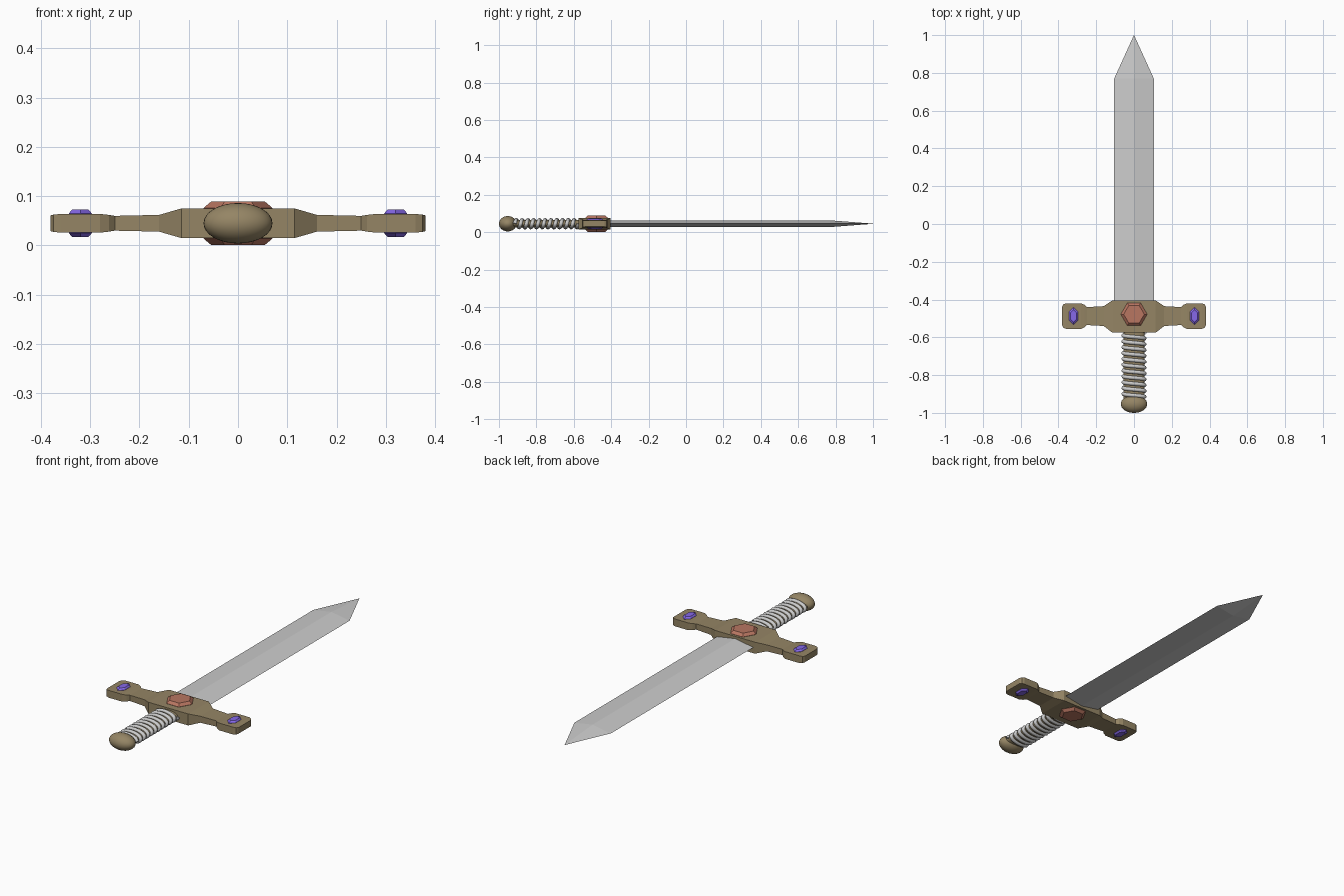
import bpy, bmesh
from math import sin, cos, pi, radians

if "Cube" in bpy.data.objects:
    bpy.data.objects.remove(bpy.data.objects["Cube"])

ZC = 0.045  # mid-plane height of the whole sword


def material(name, rgb):
    m = bpy.data.materials.new(name)
    m.diffuse_color = (*rgb, 1)
    m.use_nodes = True
    m.node_tree.nodes["Principled BSDF"].inputs["Base Color"].default_value = m.diffuse_color
    return m


BROWN = material("dark_bronze", (0.30, 0.235, 0.13))
RED = material("red_stone", (0.48, 0.18, 0.12))
BLUE = material("blue_stone", (0.24, 0.14, 0.82))


def loft(name, rings, mat=None):
    """Skin a list of equal-length point rings and cap both ends."""
    bm = bmesh.new()
    loops = [[bm.verts.new(p) for p in ring] for ring in rings]
    n = len(loops[0])
    for a, b in zip(loops, loops[1:]):
        for i in range(n):
            j = (i + 1) % n
            bm.faces.new((a[i], a[j], b[j], b[i]))
    bm.faces.new(loops[0][::-1])
    bm.faces.new(loops[-1])
    bmesh.ops.remove_doubles(bm, verts=bm.verts[:], dist=1e-6)
    bmesh.ops.recalc_face_normals(bm, faces=bm.faces[:])
    me = bpy.data.meshes.new(name)
    bm.to_mesh(me)
    bm.free()
    ob = bpy.data.objects.new(name, me)
    bpy.context.collection.objects.link(ob)
    if mat:
        me.materials.append(mat)
    return ob


def smooth(ob, angle):
    bpy.ops.object.select_all(action='DESELECT')
    ob.select_set(True)
    bpy.context.view_layer.objects.active = ob
    bpy.ops.object.shade_smooth_by_angle(angle=radians(angle))


# Blade: diamond section, tapering to a point
def diamond(y, w, t):
    return [(w, y, ZC), (0, y, ZC + t), (-w, y, ZC), (0, y, ZC - t)]


loft("blade", [diamond(-0.48, 0.105, 0.018), diamond(0.77, 0.105, 0.018),
               diamond(1.0, 0.0005, 0.0005)])

# Guard: box sections along x (x, front y, back y, half height), mirrored
half = [(0.115, -0.575, -0.405, 0.030), (0.16, -0.54, -0.435, 0.017),
        (0.25, -0.535, -0.44, 0.015), (0.262, -0.547, -0.428, 0.017),
        (0.28, -0.555, -0.42, 0.019), (0.36, -0.555, -0.42, 0.019),
        (0.374, -0.55, -0.425, 0.0175), (0.38, -0.538, -0.437, 0.016)]
stations = [(-x, a, b, h) for x, a, b, h in reversed(half)] + half
loft("guard", [[(x, a, ZC - h), (x, b, ZC - h), (x, b, ZC + h), (x, a, ZC + h)]
               for x, a, b, h in stations], BROWN)


# Gems: faceted stones showing on both faces of the guard
def gem(name, x, y, rx, ry, depth, girdle, inset, turn, mat):
    def ring(z, s):
        return [(x + rx * s * cos(turn + i * pi / 3),
                 y + ry * s * sin(turn + i * pi / 3), ZC + z) for i in range(6)]
    loft(name, [ring(-depth, inset), ring(-girdle, 1),
                ring(girdle, 1), ring(depth, inset)], mat)


gem("centre_gem", 0, -0.478, 0.07, 0.07, 0.044, 0.031, 0.78, 0, RED)
for side, sx in (("left", -1), ("right", 1)):
    gem(side + "_gem", sx * 0.32, -0.487, 0.027, 0.046, 0.028, 0.020, 0.7,
        pi / 2, BLUE)

# Grip core: oval rod from guard to pommel
core = loft("grip_core", [[(0.055 * cos(i * pi / 16), y, ZC + 0.021 * sin(i * pi / 16))
                           for i in range(32)] for y in (-0.95, -0.55)], BROWN)
smooth(core, 40)

# Grip wire: oval helix wound around the core
TURNS, STEPS, Y0, Y1 = 11, 32, -0.915, -0.575
cu = bpy.data.curves.new("grip_wire", 'CURVE')
cu.dimensions = '3D'
cu.bevel_depth = 0.0105
cu.bevel_resolution = 2
cu.use_fill_caps = True
sp = cu.splines.new('POLY')
total = TURNS * STEPS
sp.points.add(total)
for i, p in enumerate(sp.points):
    a = 2 * pi * i / STEPS
    p.co = (0.056 * cos(a), Y0 + (Y1 - Y0) * i / total, ZC + 0.020 * sin(a), 1)
wire = bpy.data.objects.new("grip_wire", cu)
bpy.context.collection.objects.link(wire)

# Pommel: flattened oval knob
bpy.ops.mesh.primitive_uv_sphere_add(segments=32, ring_count=16, radius=1,
                                     location=(0, -0.953, ZC))
pommel = bpy.context.object
pommel.name = "pommel"
pommel.scale = (0.07, 0.047, 0.041)
pommel.data.materials.append(BROWN)
smooth(pommel, 60)
